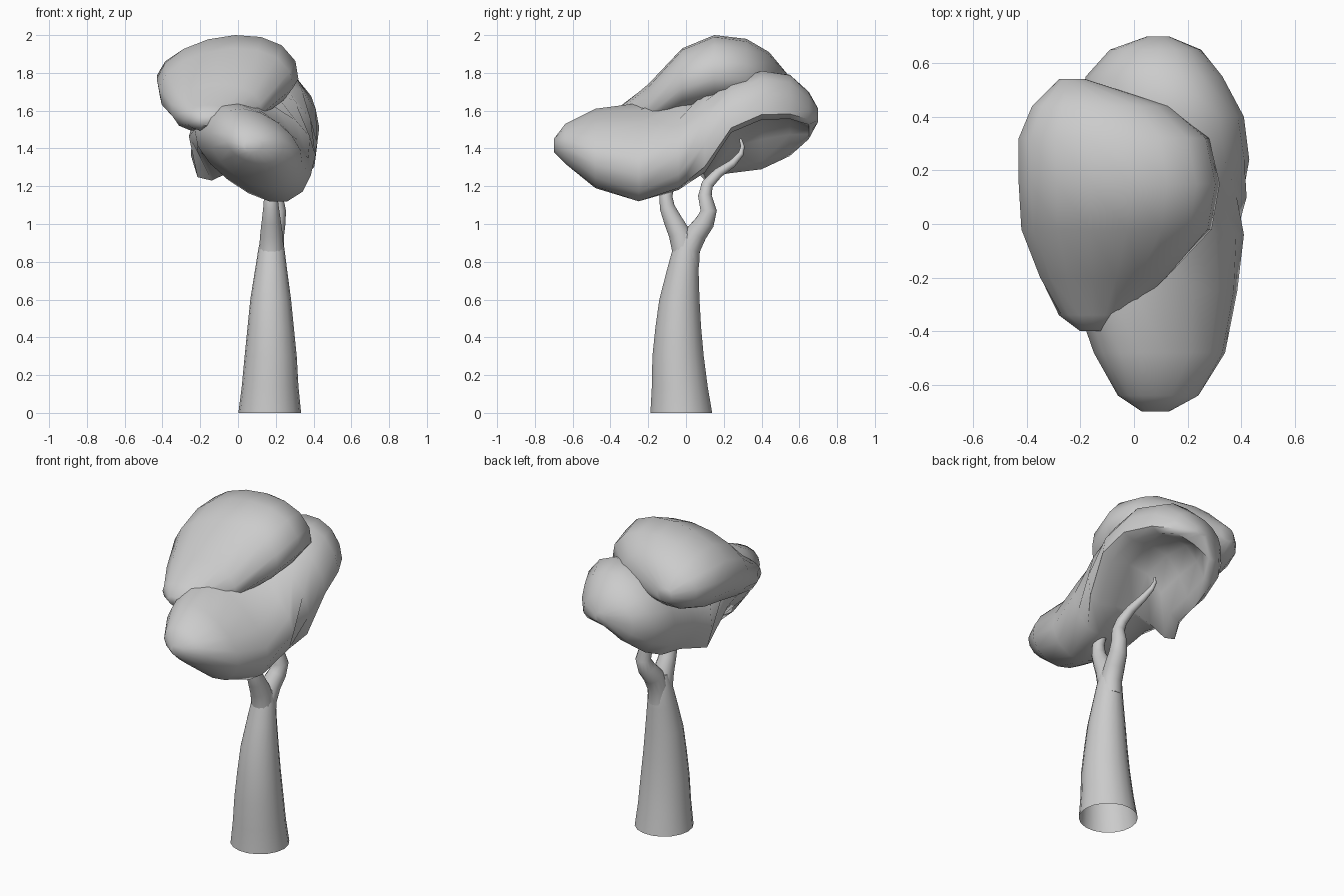
import bpy, bmesh
from math import sin, cos, pi, radians
from mathutils import Vector


def loft(name, rings, cap_start=True, cap_end=True, angle=55):
    """Skin a list of equal-sized point rings into one smooth object."""
    bm = bmesh.new()
    vs = [[bm.verts.new(p) for p in r] for r in rings]
    n = len(vs[0])
    for a, b in zip(vs, vs[1:]):
        for i in range(n):
            j = (i + 1) % n
            bm.faces.new((a[i], a[j], b[j], b[i]))
    if cap_start:
        bm.faces.new(vs[0][::-1])
    if cap_end:
        bm.faces.new(vs[-1])
    bmesh.ops.recalc_face_normals(bm, faces=bm.faces)
    me = bpy.data.meshes.new(name)
    bm.to_mesh(me)
    bm.free()
    ob = bpy.data.objects.new(name, me)
    bpy.context.collection.objects.link(ob)
    bpy.ops.object.select_all(action='DESELECT')
    ob.select_set(True)
    bpy.context.view_layer.objects.active = ob
    bpy.ops.object.shade_smooth_by_angle(angle=radians(angle))
    return ob


def tube(name, path, sides=14, flat=False, **caps):
    """Tapered limb along (x, y, z, radius) points."""
    pts = [Vector(p[:3]) for p in path]
    rings = []
    for i, p in enumerate(path):
        t = pts[min(i + 1, len(pts) - 1)] - pts[max(i - 1, 0)]
        t = Vector((0, 0, 1)) if flat else t.normalized()
        u = Vector((1, 0, 0))
        u = (u - t * u.dot(t)).normalized()
        v = t.cross(u)
        rings.append([pts[i] + p[3] * (u * cos(2 * pi * k / sides) + v * sin(2 * pi * k / sides))
                      for k in range(sides)])
    return loft(name, rings, **caps)


def foliage(name, stations, sides=16):
    """Leaf clump from stations (y, x0, x1, z0, z1, tilt, flatness, dish) along y."""
    rings = []
    for y, x0, x1, z0, z1, tilt, flat, dish in stations:
        sec = []
        t = radians(tilt)
        for k in range(sides):
            a = 2 * pi * k / sides
            u, s = cos(a), sin(a)
            v = flat * abs(s) ** 0.88 * (1 if s > 0 else -1)
            if v < 0:
                v *= 1 - dish * (1 - u * u)      # hollow the underside
            sec.append((u * cos(t) - v * sin(t), u * sin(t) + v * cos(t)))
        us, ws = [s[0] for s in sec], [s[1] for s in sec]
        fx = (x1 - x0) / (max(us) - min(us))
        fz = (z1 - z0) / (max(ws) - min(ws))
        rings.append([(x0 + (u - min(us)) * fx, y, z0 + (w - min(ws)) * fz) for u, w in sec])
    return loft(name, rings)


# Trunk, open at the foot
tube("trunk", [(0.168, -0.025, 0, 0.166), (0.17, -0.033, 0.14, 0.15), (0.173, -0.042, 0.3, 0.138),
               (0.173, -0.041, 0.45, 0.123), (0.173, -0.035, 0.6, 0.108), (0.175, -0.018, 0.75, 0.086),
               (0.177, -0.002, 0.87, 0.069), (0.177, 0.0, 0.95, 0.05)],
     sides=18, flat=True, cap_start=False)

# Front branch, running up into the leaves
tube("front_branch", [(0.177, -0.005, 0.78, 0.066), (0.177, -0.012, 0.87, 0.065), (0.177, -0.035, 0.95, 0.059),
                      (0.176, -0.07, 1.02, 0.05), (0.175, -0.1, 1.09, 0.041), (0.173, -0.106, 1.15, 0.035),
                      (0.165, -0.085, 1.22, 0.028), (0.15, -0.06, 1.3, 0.018)])

# Back branch, curling under the hollow of the leaves
tube("back_branch", [(0.178, 0.005, 0.78, 0.066), (0.18, 0.014, 0.87, 0.063), (0.187, 0.055, 0.95, 0.058),
                     (0.2, 0.1, 1.01, 0.052), (0.21, 0.12, 1.07, 0.044), (0.2, 0.1, 1.15, 0.037),
                     (0.185, 0.113, 1.21, 0.032), (0.165, 0.17, 1.27, 0.027), (0.14, 0.245, 1.32, 0.021),
                     (0.115, 0.29, 1.37, 0.015), (0.1, 0.3, 1.41, 0.011), (0.09, 0.288, 1.45, 0.007)])

# Large lower leaf clump
foliage("lower_foliage", [
    (-0.70, 0.03, 0.13, 1.38, 1.45, 0, 1, 0),
    (-0.64, -0.06, 0.24, 1.32, 1.53, -25, 0.75, 0),
    (-0.48, -0.15, 0.34, 1.19, 1.61, -38, 0.7, 0),
    (-0.25, -0.23, 0.385, 1.12, 1.64, -40, 0.65, 0.1),
    (-0.04, -0.26, 0.41, 1.18, 1.67, -28, 0.75, 0.35),
    (0.10, -0.25, 0.42, 1.23, 1.71, 5, 0.9, 0.75),
    (0.24, -0.22, 0.43, 1.27, 1.76, 24, 0.85, 1.05),
    (0.40, -0.21, 0.41, 1.29, 1.81, 28, 0.82, 1.1),
    (0.55, -0.18, 0.33, 1.36, 1.79, 26, 0.85, 1.0),
    (0.65, -0.09, 0.25, 1.45, 1.70, 20, 0.9, 0.6),
    (0.70, 0.05, 0.13, 1.54, 1.61, 0, 1, 0)])

# Smaller upper leaf clump
foliage("upper_foliage", [
    (-0.40, -0.20, -0.10, 1.52, 1.58, 0, 1, 0),
    (-0.34, -0.28, -0.03, 1.49, 1.63, 0, 1, 0),
    (-0.20, -0.35, 0.12, 1.49, 1.74, 12, 0.9, 0.2),
    (-0.02, -0.42, 0.29, 1.53, 1.93, 20, 0.8, 0.2),
    (0.15, -0.43, 0.32, 1.56, 2.00, 20, 0.8, 0.2),
    (0.32, -0.43, 0.28, 1.59, 1.98, 18, 0.85, 0.2),
    (0.44, -0.38, 0.13, 1.63, 1.91, 14, 0.85, 0.2),
    (0.54, -0.28, -0.18, 1.70, 1.79, 0, 1, 0)])
